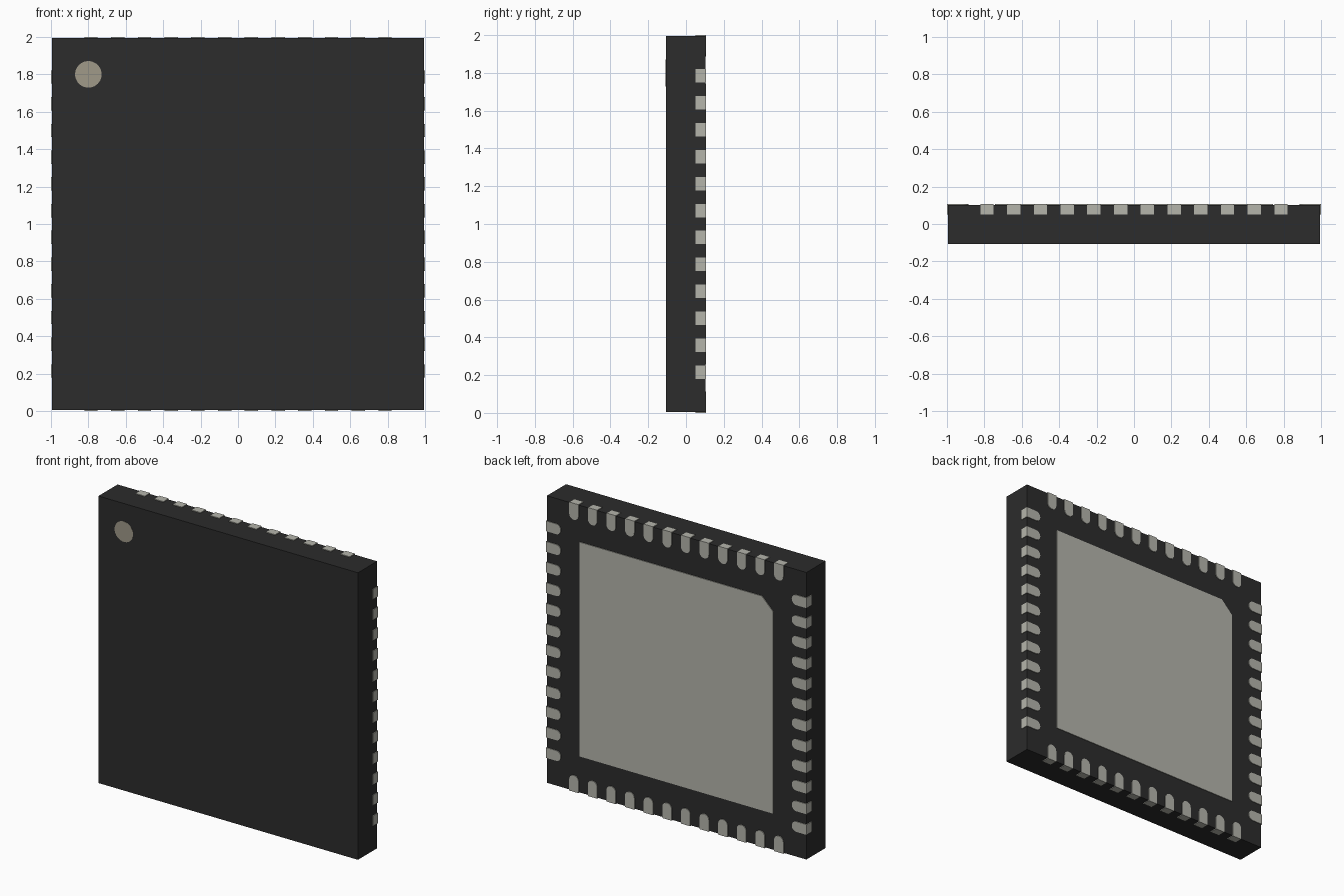
import bpy, bmesh, math
from mathutils import Matrix, Vector

if "Cube" in bpy.data.objects:
    bpy.data.objects.remove(bpy.data.objects["Cube"])

COUNT, PITCH = 12, 1 / 7
BACK = 0.107


def material(name, rgb):
    m = bpy.data.materials.new(name)
    m.diffuse_color = (*rgb, 1)
    m.use_nodes = True
    m.node_tree.nodes["Principled BSDF"].inputs["Base Color"].default_value = m.diffuse_color
    return m


dark = material("moulded_plastic", (0.025, 0.025, 0.025))
metal = material("tinned_metal", (0.46, 0.46, 0.41))
ink = material("marker_ink", (0.35, 0.32, 0.25))


def add_prism(bm, profile, y0, y1, matrix=Matrix()):
    """Extrude an (x, z) profile from y0 to y1."""
    verts = [bm.verts.new(matrix @ Vector((x, y0, z))) for x, z in profile]
    face = bm.faces.new(verts)
    moved = bmesh.ops.extrude_face_region(bm, geom=[face])["geom"]
    bmesh.ops.translate(bm, vec=(0, y1 - y0, 0),
                        verts=[g for g in moved if isinstance(g, bmesh.types.BMVert)])


def make(name, bm, mat, smooth=False):
    bmesh.ops.recalc_face_normals(bm, faces=bm.faces)
    mesh = bpy.data.meshes.new(name)
    bm.to_mesh(mesh)
    bm.free()
    mesh.materials.append(mat)
    obj = bpy.data.objects.new(name, mesh)
    bpy.context.collection.objects.link(obj)
    obj.location.z = 1
    if smooth:
        bpy.ops.object.select_all(action='DESELECT')
        obj.select_set(True)
        bpy.context.view_layer.objects.active = obj
        bpy.ops.object.shade_smooth_by_angle(angle=math.radians(35))
    return obj


# Package body
h = 0.995
bm = bmesh.new()
add_prism(bm, [(-h, -h), (h, -h), (h, h), (-h, h)], -BACK, 0.102)
make("package_body", bm, dark)

# Thermal pad with one chamfered corner
p, c = 0.743, 0.086
bm = bmesh.new()
add_prism(bm, [(-p, -p), (p, -p), (p, p), (-p + c, p), (-p, p - c)], 0.05, BACK)
make("thermal_pad", bm, metal)

# Contact rows: round-ended pads, one row turned onto each side
r, tip = 0.0357, 0.886
arc = [(r * math.cos(math.pi + math.pi * i / 12),
        tip + r + r * math.sin(math.pi + math.pi * i / 12)) for i in range(13)]
contact = arc + [(r, 1), (-r, 1)]
for k, side in enumerate(("top", "right", "bottom", "left")):
    bm = bmesh.new()
    turn = Matrix.Rotation(k * math.pi / 2, 4, 'Y')
    for i in range(COUNT):
        x = (i - (COUNT - 1) / 2) * PITCH
        add_prism(bm, contact, 0.05, BACK, turn @ Matrix.Translation((x, 0, 0)))
    make(side + "_contacts", bm, metal, smooth=True)

# Orientation dot on the front
bm = bmesh.new()
dot = [(-0.8 + 0.071 * math.cos(2 * math.pi * i / 40),
        0.8 + 0.071 * math.sin(2 * math.pi * i / 40)) for i in range(40)]
add_prism(bm, dot, -BACK - 0.001, -BACK + 0.01)
make("orientation_dot", bm, ink, smooth=True)
